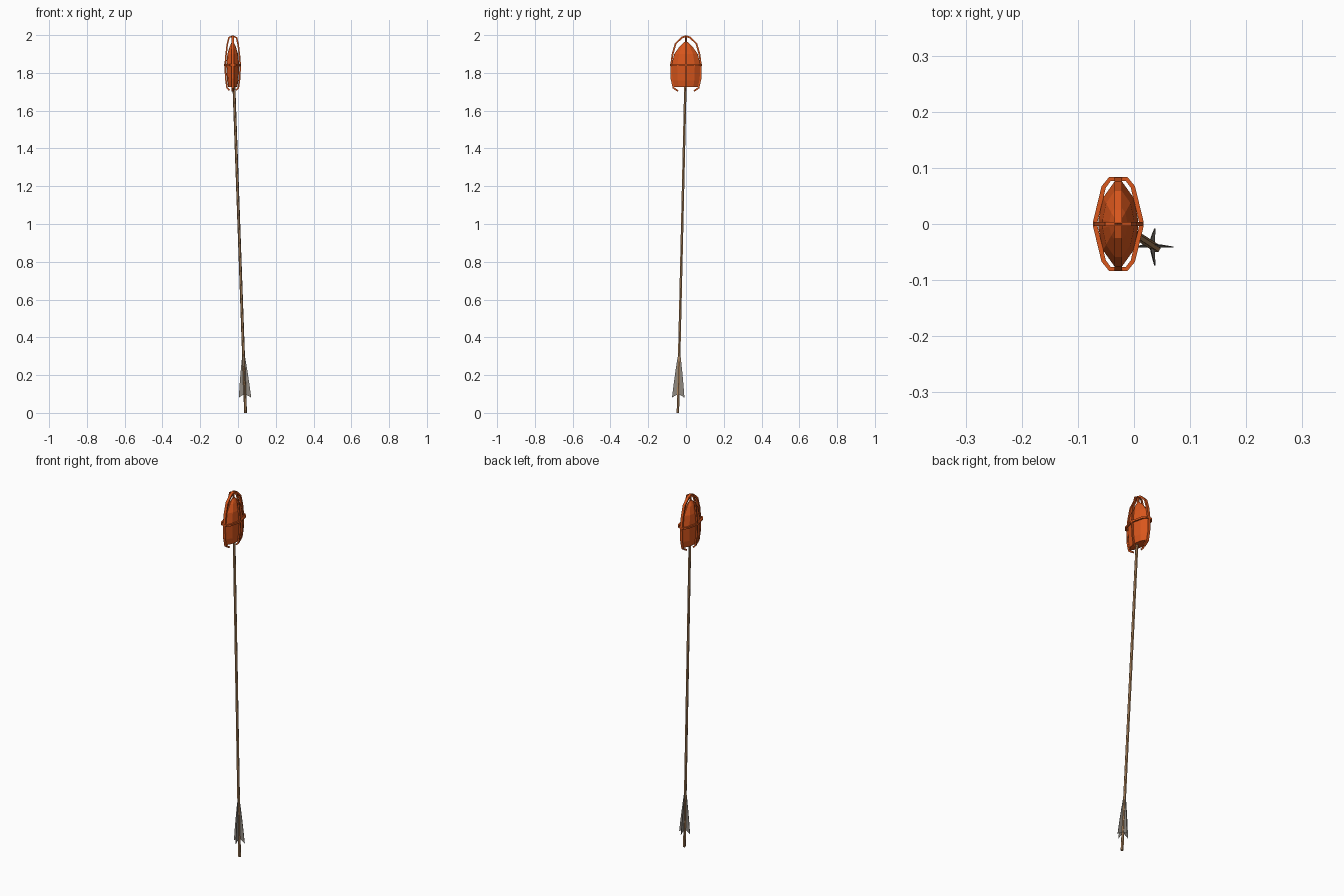
import bpy, bmesh, math
from mathutils import Vector

if "Cube" in bpy.data.objects:
    bpy.data.objects.remove(bpy.data.objects["Cube"])


def material(name, rgb):
    m = bpy.data.materials.new(name)
    m.diffuse_color = (*rgb, 1)
    m.use_nodes = True
    m.node_tree.nodes["Principled BSDF"].inputs["Base Color"].default_value = m.diffuse_color
    return m


ORANGE = material("burnt orange", (0.70, 0.095, 0.012))
WOOD = material("tan wood", (0.42, 0.235, 0.11))
GREY = material("feather grey", (0.27, 0.245, 0.215))


def make(name, verts, faces, mat):
    me = bpy.data.meshes.new(name)
    me.from_pydata([tuple(v) for v in verts], [], faces)
    bm = bmesh.new()
    bm.from_mesh(me)
    bmesh.ops.recalc_face_normals(bm, faces=bm.faces)
    bm.to_mesh(me)
    bm.free()
    me.materials.append(mat)
    ob = bpy.data.objects.new(name, me)
    bpy.context.collection.objects.link(ob)
    return ob


def loft(name, rings, mat, closed=False):
    """Skin equal-sized rings of points; cap the ends unless closed."""
    n, k = len(rings[0]), len(rings)
    faces = []
    for i in range(k if closed else k - 1):
        for j in range(n):
            a, b = i * n, (i + 1) % k * n
            faces.append((a + j, a + (j + 1) % n, b + (j + 1) % n, b + j))
    if not closed:
        faces += [tuple(range(n)), tuple(range((k - 1) * n, k * n))]
    return make(name, [v for r in rings for v in r], faces, mat)


def strap(name, pts, side, width, thick, mat, closed=False):
    """Flat bar of rectangular section swept along a planar path."""
    pts, rings = [Vector(p) for p in pts], []
    for i, p in enumerate(pts):
        a = pts[i - 1] if i or closed else p
        b = pts[(i + 1) % len(pts)] if i < len(pts) - 1 or closed else p
        out = (b - a).normalized().cross(side) * thick / 2
        s = side * width / 2
        rings.append([p + out + s, p + out - s, p - out - s, p - out + s])
    return loft(name, rings, mat, closed)


X, Y, Z = Vector((1, 0, 0)), Vector((0, 1, 0)), Vector((0, 0, 1))
CX = -0.028  # head centre

# Slanted shaft
foot, top = Vector((0.04, -0.043, 0.0)), Vector((-0.022, -0.003, 1.74))


def axis(z):
    return foot.lerp(top, z / top.z)


def disc(z, r, n=6):
    return [axis(z) + Vector((r * math.cos(t), r * math.sin(t), 0))
            for t in (math.tau * i / n for i in range(n))]


loft("shaft", [disc(0.0, 0.0075), disc(1.74, 0.0075)], WOOD)

# Four feather vanes
profile = [(0.0, 0.33), (0.009, 0.29), (0.018, 0.22), (0.026, 0.15), (0.033, 0.08),
           (0.022, 0.088), (0.0, 0.10)]
for i in range(4):
    t = math.radians(90 * i)
    d = Vector((math.cos(t), math.sin(t), 0))
    s = Vector((-d.y, d.x, 0)) * 0.001
    loft(f"feather_{i + 1}", [[axis(z) + d * r + s * k for r, z in profile] for k in (-1, 1)], GREY)

# Lens-shaped faceted head core: (z, half depth x, half width y)
core = [(1.725, 0.024, 0.064), (1.76, 0.030, 0.073), (1.84, 0.035, 0.078),
        (1.90, 0.028, 0.062), (1.94, 0.016, 0.034), (1.963, 0.005, 0.010)]
lens = [(1.0, 0.12), (0.78, 0.6), (0.14, 1.0)]
lens += [(-x, y) for x, y in lens[::-1]]
lens += [(x, -y) for x, y in lens[::-1]]
loft("head_core", [[(CX + rx * x, ry * y, z) for x, y in lens] for z, rx, ry in core], ORANGE)

# Straps arching over the +y/-y edges, and over the +x/-x faces
wide = [(0, 1.995), (0.022, 1.987), (0.055, 1.955), (0.071, 1.90), (0.079, 1.84),
        (0.077, 1.77), (0.066, 1.72), (0.042, 1.704)]
narrow = [(0, 1.995), (0.020, 1.987), (0.029, 1.95), (0.036, 1.89), (0.040, 1.84),
          (0.037, 1.77), (0.030, 1.72), (0.018, 1.708)]
for sgn, tag in ((1, "a"), (-1, "b")):
    strap(f"edge_strap_{tag}", [(CX, sgn * r, z) for r, z in wide], X, 0.014, 0.009, ORANGE)
    strap(f"face_strap_{tag}", [(CX + sgn * r, 0, z) for r, z in narrow], Y, 0.007, 0.008, ORANGE)

# Horizontal band around the middle
q = [(0.041, 0.004), (0.026, 0.066), (0.015, 0.080)]
loop = (q + [(-x, y) for x, y in q[::-1]] + [(-x, -y) for x, y in q] + [(x, -y) for x, y in q[::-1]])
strap("middle_band", [(CX + x, y, 1.842) for x, y in loop], Z, 0.010, 0.008, ORANGE, True)

# Small pin joining the core tip to the strap crown
loft("crown_pin", [[(CX + 0.004 * a, 0.004 * b, z) for a, b in ((1, 1), (-1, 1), (-1, -1), (1, -1))]
                   for z in (1.95, 1.997)], ORANGE)
